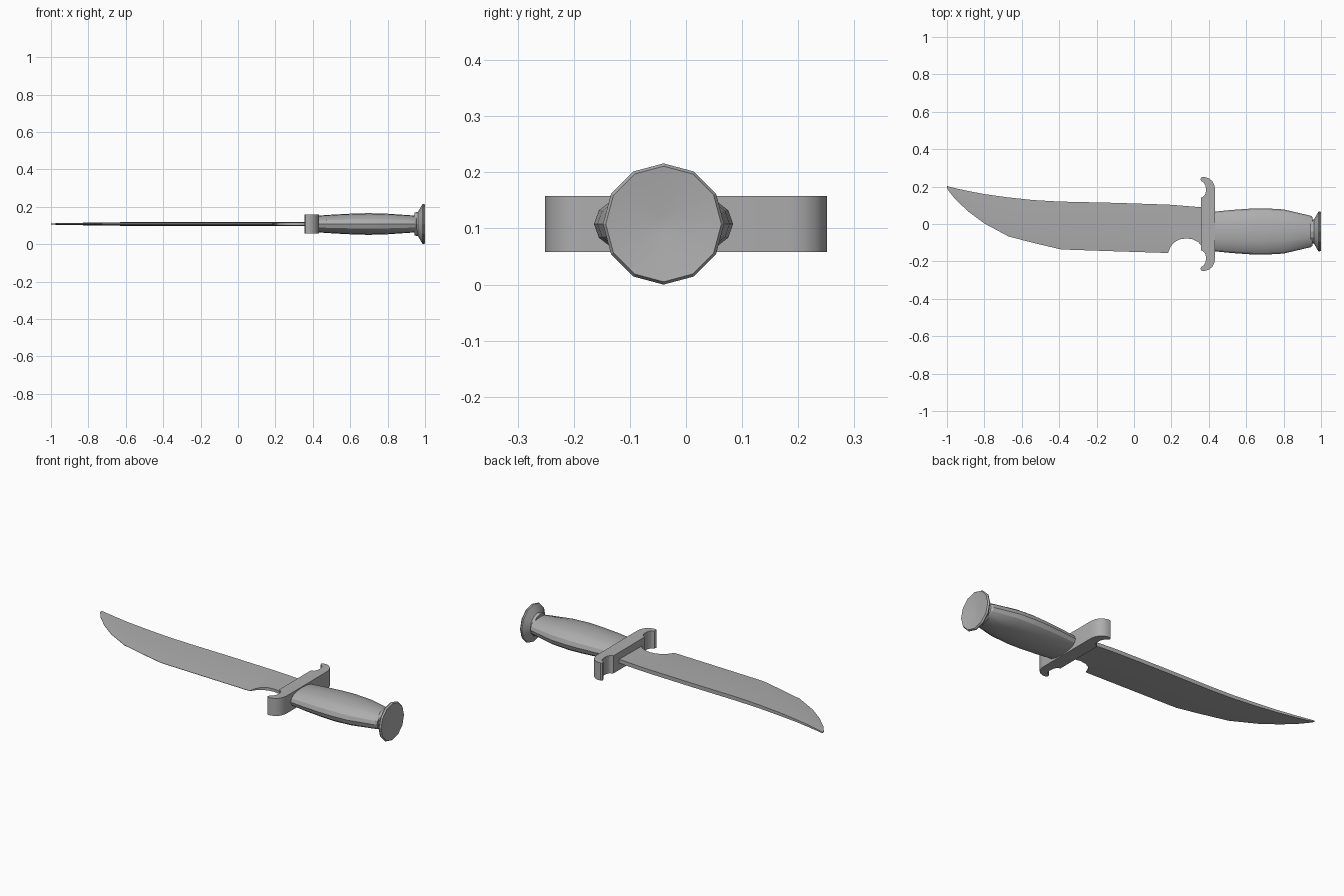
import bpy, bmesh, math

ZC = 0.108    # height of the knife's long axis
YC = -0.04    # sideways centre of the grip

steel = bpy.data.materials.new("plain grey")
steel.diffuse_color = (0.42, 0.42, 0.42, 1)


def make(name, rings, cap=True, smooth=25):
    """Skin a series of equal-length closed rings of points."""
    bm = bmesh.new()
    vs = [[bm.verts.new(p) for p in r] for r in rings]
    n = len(rings[0])
    for a, b in zip(vs, vs[1:]):
        for i in range(n):
            j = (i + 1) % n
            bm.faces.new((a[i], a[j], b[j], b[i]))
    if cap:
        bm.faces.new(vs[0])
        bm.faces.new(vs[-1])
    bmesh.ops.recalc_face_normals(bm, faces=bm.faces)
    me = bpy.data.meshes.new(name)
    bm.to_mesh(me)
    bm.free()
    me.materials.append(steel)
    ob = bpy.data.objects.new(name, me)
    bpy.context.collection.objects.link(ob)
    bpy.ops.object.select_all(action='DESELECT')
    ob.select_set(True)
    bpy.context.view_layer.objects.active = ob
    bpy.ops.object.shade_smooth_by_angle(angle=math.radians(smooth))
    return ob


# Blade: spine x, spine y, edge x, edge y, spine half thickness, edge half thickness
blade = [
    (-1.00, 0.203, -0.998, 0.186, 0.003, 0.001),
    (-0.95, 0.190, -0.96, 0.138, 0.005, 0.001),
    (-0.89, 0.177, -0.89, 0.070, 0.006, 0.001),
    (-0.80, 0.160, -0.80, 0.003, 0.007, 0.001),
    (-0.68, 0.143, -0.67, -0.067, 0.009, 0.001),
    (-0.54, 0.128, -0.53, -0.103, 0.010, 0.001),
    (-0.40, 0.120, -0.39, -0.136, 0.011, 0.001),
    (-0.10, 0.113, -0.10, -0.146, 0.011, 0.001),
    (0.17, 0.104, 0.182, -0.155, 0.011, 0.001),
    (0.19, 0.103, 0.195, -0.122, 0.011, 0.005),
    (0.22, 0.101, 0.215, -0.098, 0.011, 0.007),
    (0.245, 0.099, 0.245, -0.082, 0.011, 0.008),
    (0.28, 0.096, 0.28, -0.077, 0.011, 0.008),
    (0.315, 0.093, 0.315, -0.082, 0.011, 0.008),
    (0.345, 0.091, 0.345, -0.098, 0.011, 0.008),
    (0.362, 0.090, 0.362, -0.120, 0.011, 0.008),
    (0.40, 0.088, 0.40, -0.120, 0.011, 0.008),
]
rings = []
for sx, sy, ex, ey, hs, he in blade:
    mx, my = sx + (ex - sx) * 0.68, sy + (ey - sy) * 0.68
    hm = max(hs * 0.8, he)
    half = [(sx, sy, hs), (mx, my, hm), (ex, ey, he)]
    rings.append([(x, y, ZC + h) for x, y, h in half] +
                 [(x, y, ZC - h) for x, y, h in reversed(half)])
make("blade", rings)

# Guard: half outline with hooked end, mirrored and extruded
hook = [(0.434, 0.185), (0.429, 0.210), (0.418, 0.230), (0.400, 0.244),
        (0.380, 0.251), (0.362, 0.250), (0.355, 0.241), (0.359, 0.230),
        (0.372, 0.222), (0.381, 0.208), (0.385, 0.188), (0.383, 0.165),
        (0.375, 0.150), (0.358, 0.140)]
outline = hook + [(x, -y) for x, y in reversed(hook)]
make("guard", [[(x, y, ZC + s * 0.05) for x, y in outline] for s in (-1, 1)])

# Grip: faceted oval sections along x
quarter = [(1, 0), (0.93, 0.42), (0.75, 0.72), (0.40, 0.94)]
upper = quarter + [(0, 1)] + [(-a, b) for a, b in reversed(quarter)]
section = upper + [(a, -b) for a, b in reversed(upper[1:-1])]
stations = [(0.43, 0.106, 0.045), (0.52, 0.115, 0.051), (0.62, 0.122, 0.056),
            (0.70, 0.124, 0.058), (0.80, 0.118, 0.055), (0.945, 0.084, 0.045),
            (0.955, 0.075, 0.042)]
make("grip", [[(x, YC + a * hy, ZC + b * hz) for a, b in section]
              for x, hy, hz in stations])

# Pommel: twelve-sided flared disc with a dished end
profile = [(0.945, 0.062), (0.962, 0.064), (0.986, 0.106), (0.992, 0.108),
           (1.0, 0.103), (0.988, 0.015)]
make("pommel", [[(x, YC + r * math.cos(k * math.pi / 6),
                  ZC + r * math.sin(k * math.pi / 6)) for k in range(12)]
                for x, r in profile])
